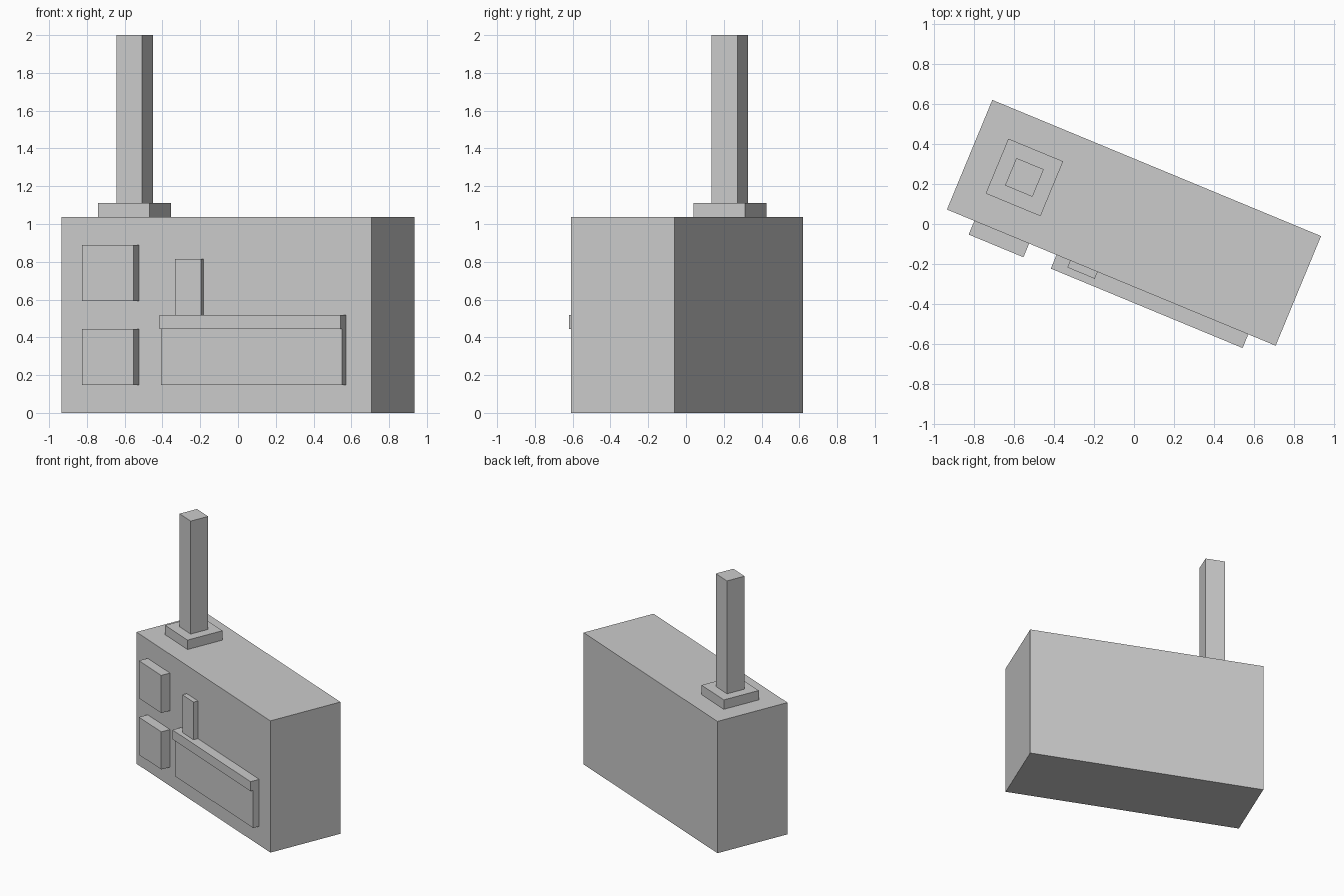
import bpy
from math import radians
from mathutils import Matrix

if "Cube" in bpy.data.objects:
    bpy.data.objects.remove(bpy.data.objects["Cube"])

U = 2 / 13.5  # the model sits on a regular module, 13.5 modules tall
PLACE = Matrix.Translation((0, 0.006, 0)) @ Matrix.Rotation(radians(-22.5), 4, 'Z')


def box(name, x, y, z):
    """Box from (min, max) ranges in modules, in the building's own turned frame."""
    bpy.ops.mesh.primitive_cube_add(size=1)
    ob = bpy.context.object
    ob.name = name
    mid = [(a + b) / 2 * U for a, b in (x, y, z)]
    size = [(b - a) * U for a, b in (x, y, z)]
    ob.data.transform(Matrix.Translation(mid) @ Matrix.Diagonal((*size, 1)))
    ob.matrix_world = PLACE
    return ob


FRONT = -2  # front wall plane

# Main block
box("body", (-6, 6), (FRONT, 2), (0, 7))

# Chimney on its plinth
box("chimney_base", (-5, -3), (-1, 1), (7, 7.5))
box("chimney", (-4.5, -3.5), (-0.5, 0.5), (7.5, 13.5))

# Two square panels, one above the other
for name, z in (("lower_panel", 1), ("upper_panel", 4)):
    box(name, (-5, -3), (FRONT - 0.5, FRONT), (z, z + 2))

# Wide counter: recessed front with a projecting ledge
box("counter_front", (-2, 5), (FRONT - 0.35, FRONT), (1, 3))
box("counter_ledge", (-2, 5), (FRONT - 0.5, FRONT), (3, 3.5))

# Small upright on the ledge
box("upright", (-1.5, -0.5), (FRONT - 0.25, FRONT), (3.5, 5.5))
